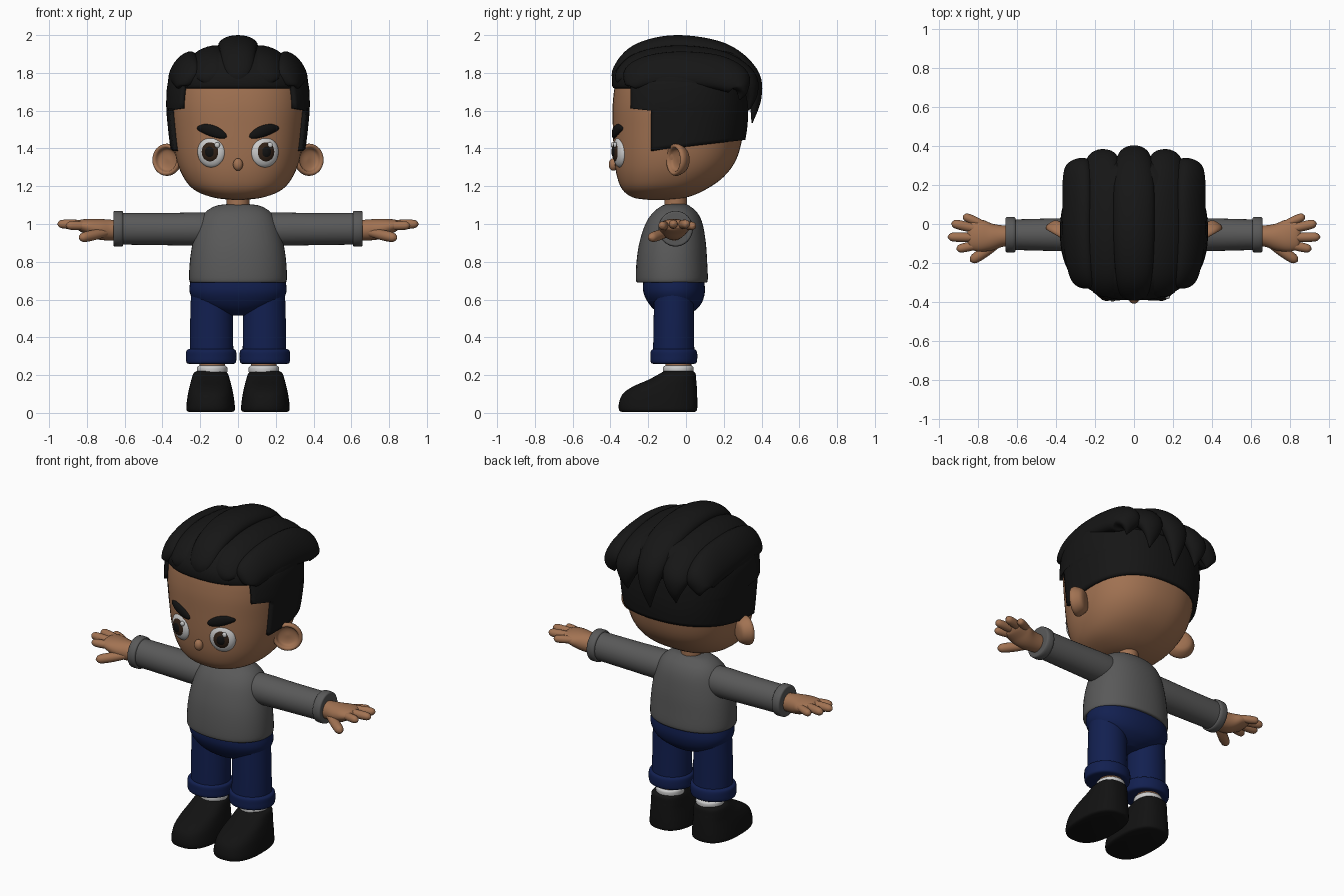
import bpy, bmesh
from math import sin, cos, pi, asin, copysign, radians
from mathutils import Vector as V, Matrix

if "Cube" in bpy.data.objects:
    bpy.data.objects.remove(bpy.data.objects["Cube"])

SKIN, HAIR, GREY, NAVY = (.36, .17, .085), (.008, .008, .008), (.1, .1, .1), (.006, .014, .08)
BLACK, WHITE, BROWN = (.006, .006, .006), (.8, .8, .8), (.03, .015, .008)
mats = {}


def add(name, bm, col, mirror=False):
    bmesh.ops.recalc_face_normals(bm, faces=bm.faces)
    me = bpy.data.meshes.new(name)
    bm.to_mesh(me)
    bm.free()
    me.shade_smooth()
    me.set_sharp_from_angle(angle=radians(50))
    if col not in mats:
        mats[col] = bpy.data.materials.new("colour_%d" % len(mats))
        mats[col].diffuse_color = (*col, 1)
    me.materials.append(mats[col])
    ob = bpy.data.objects.new(name, me)
    bpy.context.collection.objects.link(ob)
    if mirror:
        ob.modifiers.new("mirror", 'MIRROR').use_mirror_merge = False
    return ob


def spline(keys, k=5):
    """Catmull-Rom through tuples of numbers"""
    out, n = [], len(keys)
    for i in range(n - 1):
        a, b, c, d = (keys[min(max(j, 0), n - 1)] for j in (i - 1, i, i + 1, i + 2))
        for s in range(k):
            t = s / k
            out.append(tuple(.5 * (2*q + (r - p)*t + (2*p - 5*q + 4*r - w)*t*t + (3*q - p - 3*r + w)*t**3)
                             for p, q, r, w in zip(a, b, c, d)))
    return out + [tuple(keys[-1])]


def power(x, e):
    return copysign(abs(x) ** (2 / e), x)


def ring(c, u, v, e=2, n=32):
    return [c + u * power(cos(2*pi*i/n), e) + v * power(sin(2*pi*i/n), e) for i in range(n)]


def skin(name, rings, col, mirror=False):
    bm = bmesh.new()
    rows = [[bm.verts.new(p) for p in r] for r in rings]
    n = len(rows[0])
    for a, b in zip(rows, rows[1:]):
        for i in range(n):
            bm.faces.new((a[i], a[(i+1) % n], b[(i+1) % n], b[i]))
    bm.faces.new(rows[0])
    bm.faces.new(rows[-1])
    return add(name, bm, col, mirror)


def loft(name, keys, col, cx=0, mirror=False, e=2, k=5):
    """Stack of horizontal sections (z, half width, y front, y back)"""
    skin(name, [ring(V((cx, (a + b)/2, z)), V((w, 0, 0)), V((0, (b - a)/2, 0)), e, 48)
                for z, w, a, b in spline(keys, k)], col, mirror)


def tube(name, keys, col, side, mirror=False, k=5, n=20):
    """Sweep of sections (x, y, z, half width along side, half thickness)"""
    st, rings = spline(keys, k), []
    for i, s in enumerate(st):
        t = (V(st[min(i+1, len(st)-1)][:3]) - V(st[max(i-1, 0)][:3])).normalized()
        u = V(side)
        u = (u - t * u.dot(t)).normalized()
        rings.append(ring(V(s[:3]), u * max(s[3], .001), t.cross(u) * max(s[4], .001), 2, n))
    skin(name, rings, col, mirror)


def ball(name, c, r, col, turn=0, mirror=False):
    bm = bmesh.new()
    m = Matrix.Translation(c) @ Matrix.Rotation(turn, 4, 'Z') @ Matrix.Diagonal((*r, 1))
    bmesh.ops.create_uvsphere(bm, u_segments=28, v_segments=18, radius=1, matrix=m)
    add(name, bm, col, mirror)


# head and neck
E = 2.35
head = [(1.128, .03, -.2, -.1), (1.14, .13, -.28, .0), (1.18, .23, -.335, .1), (1.25, .29, -.365, .2),
        (1.35, .328, -.38, .27), (1.5, .35, -.387, .305), (1.65, .36, -.387, .31), (1.78, .34, -.36, .29),
        (1.88, .24, -.27, .2), (1.92, .08, -.1, .06)]
loft("head", head, SKIN, e=E)
loft("neck", [(1.05, .06, -.115, .005), (1.2, .06, -.115, .005)], SKIN)
ball("nose", (0, -.385, 1.315), (.026, .024, .033), SKIN)

# ears: dished discs turned outward
d, u = V((.5, -.866, 0)), V((.866, .5, 0))
ear = [(-.04, .03), (-.03, .062), (.005, .083), (.025, .084), (.033, .075), (.028, .064), (.008, .055), (0, .03), (0, .002)]
skin("ears", [ring(V((.368, -.038, 1.34)) + d*t, u*r, V((0, 0, r))) for t, r in spline(ear, 3)], SKIN, True)

# eyes and brows
eye, turn = V((.14, -.348, 1.382)), radians(17)
n = V((sin(turn), -cos(turn), 0))
ball("eye_whites", eye, (.077, .036, .083), WHITE, turn, True)
ball("irises", eye + n*.012, (.055, .031, .06), BROWN, turn, True)
ball("pupils", eye + n*.02, (.036, .027, .04), BLACK, turn, True)
for s, dx in ((-1, .03), (1, .03)):
    ball("eye_highlight", (s*.14 + dx, -.375 if s*dx > 0 else -.388, 1.418), (.014, .01, .015), WHITE)
tube("brows", [(.06, -.38, 1.462, .004, .004), (.075, -.38, 1.468, .018, .012), (.12, -.375, 1.487, .029, .016),
               (.17, -.357, 1.503, .027, .016), (.205, -.335, 1.507, .014, .012), (.215, -.328, 1.507, .003, .003)],
     BLACK, (0, 0, 1), True)

# short side and back hair: a shell following the head, stepped at the temples
samples = spline(head, 8)


def head_at(z):
    for a, b in zip(samples, samples[1:]):
        if a[0] <= z <= b[0]:
            f = (z - a[0]) / (b[0] - a[0])
            return [p + (q - p)*f for p, q in zip(a, b)]


bm, rows, cols = bmesh.new(), [], 64
for i in range(16):
    row = []
    for j in range(cols + 1):
        s = 2*j/cols - 1
        z0 = 1.445 - .06*s*s
        z = z0 + (1.6 - z0)*i/9 if i < 10 else 1.612 + (i - 10)*.034
        limit = -.185 if i < 10 else -.295
        _, w, y0, y1 = head_at(z)
        w, c, h = w + .02, (y0 + y1)/2, (y1 - y0)/2 + .018
        a = pi/2 - s*(pi/2 + asin(min(1, (c - limit)/h) ** (E/2)))
        row.append(bm.verts.new((w*power(cos(a), E), c + h*power(sin(a), E), z)))
    rows.append(row)
for a, b in zip(rows, rows[1:]):
    for j in range(cols):
        bm.faces.new((a[j], a[j+1], b[j+1], b[j]))
sol = add("side_hair", bm, HAIR).modifiers.new("thickness", 'SOLIDIFY')
sol.thickness, sol.offset = .03, -1

# swept top hair: base volume and five locks
loft("top_hair", [(1.715, .34, -.365, .3), (1.728, .368, -.39, .335), (1.79, .362, -.386, .34), (1.86, .3, -.34, .31),
                  (1.91, .19, -.27, .25), (1.94, .06, -.12, .1)], HAIR, e=E)
lock = [(-.372, 1.735, .02, .01), (-.355, 1.81, .075, .035), (-.25, 1.905, .095, .05), (-.05, 1.945, .105, .055),
        (.19, 1.905, .105, .055), (.33, 1.79, .09, .055), (.365, 1.67, .055, .035), (.35, 1.535, .003, .003)]
for name, x, f, g, roll in (("middle_lock", 0, 1, 1, 0), ("inner_locks", .165, .68, .95, 24), ("outer_locks", .292, .4, .82, 55)):
    keys = [(x*(.86 + .14*min(i, 3)/3), -.02 + (y + .02)*g, 1.74 + (z - 1.74)*f, w, t)
            for i, (y, z, w, t) in enumerate(lock)]
    tube(name, keys, HAIR, (cos(radians(roll)), 0, -sin(radians(roll))), x > 0, 6, 24)

# jumper
loft("jumper", [(.69, .24, -.25, .1), (.702, .258, -.265, .115), (.8, .255, -.262, .112), (.9, .24, -.247, .105),
                (1.0, .212, -.215, .088), (1.06, .175, -.175, .06), (1.095, .12, -.13, .02), (1.105, .06, -.1, 0)], GREY, e=2.2)
tube("sleeves", [(.1, -.055, .973, .08, .08), (.2, -.055, .973, .088, .088), (.4, -.055, .973, .084, .085),
                 (.63, -.055, .975, .078, .084)], GREY, (0, 1, 0), True, n=32)
tube("sleeve_cuffs", [(.61, -.055, .975, .075, .08), (.613, -.055, .975, .09, .093), (.655, -.055, .975, .09, .093),
                      (.66, -.055, .975, .075, .08)], GREY, (0, 1, 0), True, n=32, k=3)

# hands
tube("palms", [(.62, -.06, .968, .05, .05), (.68, -.062, .968, .056, .055), (.74, -.066, .973, .072, .054),
               (.79, -.06, .985, .082, .043), (.835, -.05, .993, .074, .03), (.855, -.048, .995, .04, .015)],
     SKIN, (0, 1, 0), True, n=28)
fingers = [((.77, -.005, .99), (.877, .042, .99), .022), ((.79, -.03, .997), (.938, .005, 1.0), .024),
           ((.79, -.07, .997), (.957, -.066, 1.0), .024), ((.77, -.1, .99), (.912, -.13, .992), .023),
           ((.70, -.1, .955), (.84, -.192, .925), .027)]
for i, (a, b, r) in enumerate(fingers):
    a, b = V(a), V(b)
    keys = [(*a.lerp(b, f), r*m, r*m) for f, m in ((0, .8), (.4, 1), (.75, 1), (.92, .75), (1, .05))]
    tube("thumbs" if i == 4 else "fingers_%d" % (i + 1), keys, SKIN, (0, 0, 1), True, n=16)

# trousers
loft("trouser_hips", [(.71, .25, -.225, .095), (.64, .256, -.226, .1), (.58, .22, -.198, .082), (.54, .14, -.16, .045),
                      (.515, .04, -.11, 0)], NAVY, e=2.2)
loft("trouser_legs", [(.28, .115, -.175, .045), (.45, .114, -.172, .042), (.66, .108, -.168, .04)], NAVY, .14, True)
loft("trouser_cuffs", [(.258, .11, -.165, .035), (.266, .13, -.185, .055), (.3, .133, -.188, .06), (.33, .13, -.185, .055),
                       (.34, .11, -.165, .035)], NAVY, .142, True)

# ankles, socks and shoes
loft("ankles", [(.19, .068, -.108, .028), (.3, .068, -.108, .028)], SKIN, .137, True)
loft("socks", [(.2, .074, -.118, .036), (.215, .08, -.122, .04), (.24, .08, -.122, .04), (.25, .07, -.11, .03)],
     WHITE, .137, True)
loft("shoes", [(.005, .115, -.34, .045), (.015, .128, -.354, .058), (.05, .127, -.355, .06), (.1, .12, -.335, .059),
               (.14, .111, -.28, .057), (.175, .102, -.2, .054), (.21, .09, -.135, .05), (.222, .07, -.115, .035)],
     BLACK, .145, True, e=2.5)

for m in bpy.data.materials:
    if m.users and not m.is_grease_pencil:
        m.use_nodes = True
        m.node_tree.nodes["Principled BSDF"].inputs["Base Color"].default_value = m.diffuse_color
